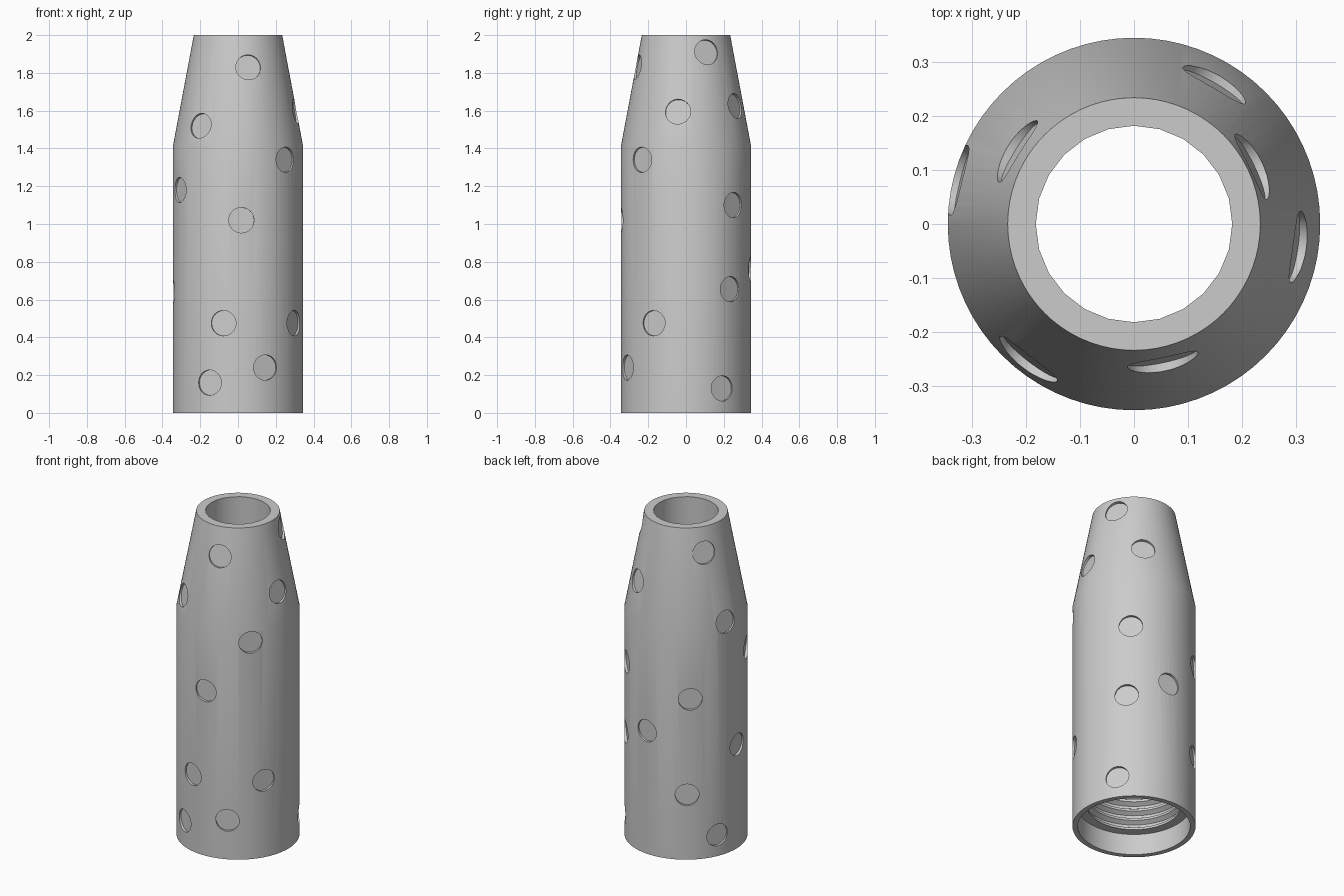
import bpy, bmesh
from math import sin, cos, radians, tau
from mathutils import Matrix, Vector

if "Cube" in bpy.data.objects:
    bpy.data.objects.remove(bpy.data.objects["Cube"])

def finish(bm, name):
    bmesh.ops.recalc_face_normals(bm, faces=bm.faces)
    me = bpy.data.meshes.new(name)
    bm.to_mesh(me)
    bm.free()
    ob = bpy.data.objects.new(name, me)
    bpy.context.collection.objects.link(ob)
    return ob

def lathe(name, profile, n):
    """Closed solid of revolution from (radius, z) points, bottom to top."""
    bm = bmesh.new()
    rings = [[bm.verts.new((r * cos(tau * i / n), r * sin(tau * i / n), z))
              for i in range(n)] for r, z in profile]
    for a, b in zip(rings, rings[1:]):
        for i in range(n):
            j = (i + 1) % n
            bm.faces.new((a[i], a[j], b[j], b[i]))
    bm.faces.new(rings[0][::-1])
    bm.faces.new(rings[-1])
    return finish(bm, name)

R, TOP_R, SHOULDER = 0.345, 0.234, 1.41

# Outer sleeve: straight tube with tapered neck
sleeve = lathe("sleeve", [(R, 0), (R, SHOULDER), (TOP_R, 2)], 72)

# Bore through the whole length
bore = lathe("bore_cutter", [(0.182, -0.1), (0.182, 2.1)], 24)

# Counterbore and threaded socket at the bottom
socket_profile = [(0.315, -0.05), (0.315, 0.13)]
for k in range(6):
    z = 0.13 + 0.06 * k
    socket_profile += [(0.262, z + 0.001), (0.262, z + 0.015),
                       (0.287, z + 0.03), (0.287, z + 0.045)]
socket_profile.append((0.262, 0.50))
socket = lathe("socket_cutter", socket_profile, 72)

# Shallow round dimples scattered over the surface: (angle, height)
dimple_spots = [(-78, 1.83), (-128, 1.52), (-43, 1.34), (-154, 1.18),
                (-87, 1.02), (-103, 0.475), (-30, 0.475), (-65, 0.24),
                (-116, 0.16), (26, 1.91), (-8, 1.595), (60, 1.625),
                (47, 1.10), (43, 0.655), (34, 0.13), (85, 0.76),
                (129, 0.99), (126, 0.40), (156, 0.13), (182, 0.64),
                (166, 1.43), (148, 1.85)]
DEPTH, TALL = 0.016, 0.08
bm = bmesh.new()
for deg, z in dimple_spots:
    a = radians(deg)
    r = R - max(0, z - SHOULDER) * (R - TOP_R) / (2 - SHOULDER)
    tilt = radians(10.7) * min(1, max(0, (z - 1.35) / 0.15))
    normal = Vector((cos(a) * cos(tilt), sin(a) * cos(tilt), sin(tilt)))
    centre = Vector((r * cos(a), r * sin(a), z)) + normal * (TALL / 2 - DEPTH)
    rot = normal.to_track_quat('Z', 'Y').to_matrix().to_4x4()
    bmesh.ops.create_cone(bm, cap_ends=True, segments=32, radius1=0.067,
                          radius2=0.067, depth=TALL,
                          matrix=Matrix.Translation(centre) @ rot)
dimples = finish(bm, "dimple_cutter")

# Cut everything out of the sleeve
bpy.context.view_layer.objects.active = sleeve
sleeve.select_set(True)
for cutter in (bore, socket, dimples):
    cutter.hide_render = True
    mod = sleeve.modifiers.new(cutter.name, 'BOOLEAN')
    mod.operation = 'DIFFERENCE'
    mod.solver = 'EXACT'
    mod.object = cutter
    bpy.ops.object.modifier_apply(modifier=mod.name)
    bpy.data.objects.remove(cutter)

bpy.ops.object.shade_smooth_by_angle(angle=radians(20))
sleeve.data.name = "sleeve"
